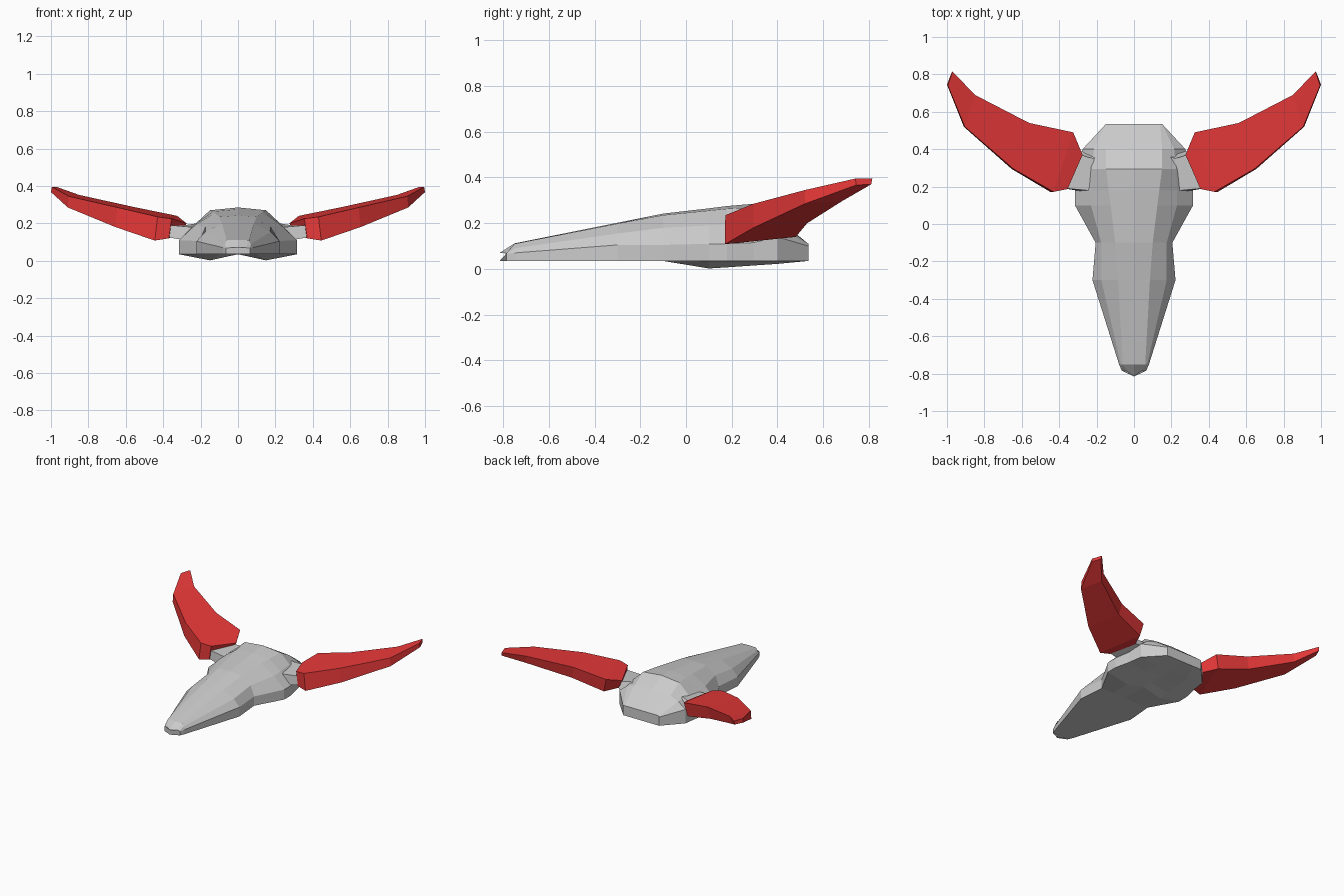
import bpy, bmesh

red = bpy.data.materials.new("horn_red")
red.diffuse_color = (0.8, 0.04, 0.04, 1)


def loft(name, rings, mat=None):
    """Skin closed rings of points, cap both ends, flat shaded."""
    bm = bmesh.new()
    loops = [[bm.verts.new(p) for p in r] for r in rings]
    n = len(loops[0])
    for a, b in zip(loops, loops[1:]):
        for i in range(n):
            j = (i + 1) % n
            bm.faces.new((a[i], a[j], b[j], b[i]))
    bm.faces.new(loops[0])
    bm.faces.new(loops[-1])
    bmesh.ops.recalc_face_normals(bm, faces=bm.faces)
    me = bpy.data.meshes.new(name)
    bm.to_mesh(me)
    bm.free()
    ob = bpy.data.objects.new(name, me)
    bpy.context.collection.objects.link(ob)
    if mat:
        me.materials.append(mat)
    return ob


# Skull: y, keel (x, z), outer (x, top z), brow (x, z), crown (x, z), ridge z, centre bulge in y
B = 0.035
sections = [
    (-0.785, (0.03, B), (0.065, 0.065), (0.064, 0.068), (0.04, 0.07), 0.07, -0.03),
    (-0.75, (0.04, B), (0.08, 0.07), (0.07, 0.09), (0.06, 0.11), 0.112, 0),
    (-0.30, (0.10, B), (0.222, 0.105), (0.175, 0.155), (0.085, 0.198), 0.202, 0),
    (-0.10, (0.10, B), (0.205, 0.105), (0.175, 0.18), (0.10, 0.235), 0.242, 0),
    (0.10, (0.15, 0.002), (0.316, 0.11), (0.23, 0.19), (0.125, 0.255), 0.265, 0),
    (0.18, (0.15, 0.007), (0.316, 0.11), (0.23, 0.195), (0.135, 0.263), 0.275, 0),
    (0.295, (0.15, 0.015), (0.29, 0.115), (0.225, 0.20), (0.15, 0.27), 0.285, 0),
    (0.40, (0.14, 0.022), (0.275, 0.14), (0.215, 0.185), (0.15, 0.21), 0.22, 0),
    (0.535, (0.08, B), (0.15, 0.10), (0.15, 0.105), (0.14, 0.11), 0.11, 0),
]
rings = []
for y, keel, outer, brow, crown, top, bulge in sections:
    half = [keel, (outer[0], B), outer, brow, crown]
    ring = [(0, y + bulge, B)] + [(x, y, z) for x, z in half]
    ring += [(0, y + bulge, top)] + [(-x, y, z) for x, z in reversed(half)]
    rings.append(ring)
loft("skull", rings)

# Horn cross-sections: front bottom, front top, back top, back bottom
horn = [
    [(0.37, 0.185, 0.12), (0.355, 0.187, 0.225), (0.275, 0.37, 0.20), (0.30, 0.37, 0.14)],
    [(0.445, 0.17, 0.108), (0.43, 0.172, 0.235), (0.325, 0.49, 0.24), (0.35, 0.48, 0.14)],
    [(0.655, 0.295, 0.18), (0.645, 0.295, 0.285), (0.56, 0.54, 0.288), (0.58, 0.53, 0.20)],
    [(0.91, 0.52, 0.285), (0.905, 0.52, 0.345), (0.85, 0.69, 0.352), (0.86, 0.68, 0.295)],
    [(1.0, 0.745, 0.367), (0.995, 0.74, 0.395), (0.97, 0.815, 0.395), (0.975, 0.81, 0.37)],
]
# Horn cores: short grey stubs joining horns to skull
core = [
    [(0.20, 0.16, 0.10), (0.20, 0.18, 0.19), (0.19, 0.36, 0.20), (0.20, 0.40, 0.12)],
    [(0.25, 0.17, 0.105), (0.25, 0.18, 0.18), (0.22, 0.35, 0.20), (0.265, 0.40, 0.13)],
    [(0.375, 0.19, 0.125), (0.36, 0.19, 0.19), (0.285, 0.37, 0.19), (0.31, 0.37, 0.145)],
]
for side, s in (("right", 1), ("left", -1)):
    for part, rs, mat in (("horn", horn, red), ("horn_core", core, None)):
        loft(f"{side}_{part}", [[(s * x, y, z) for x, y, z in r] for r in rs], mat)
